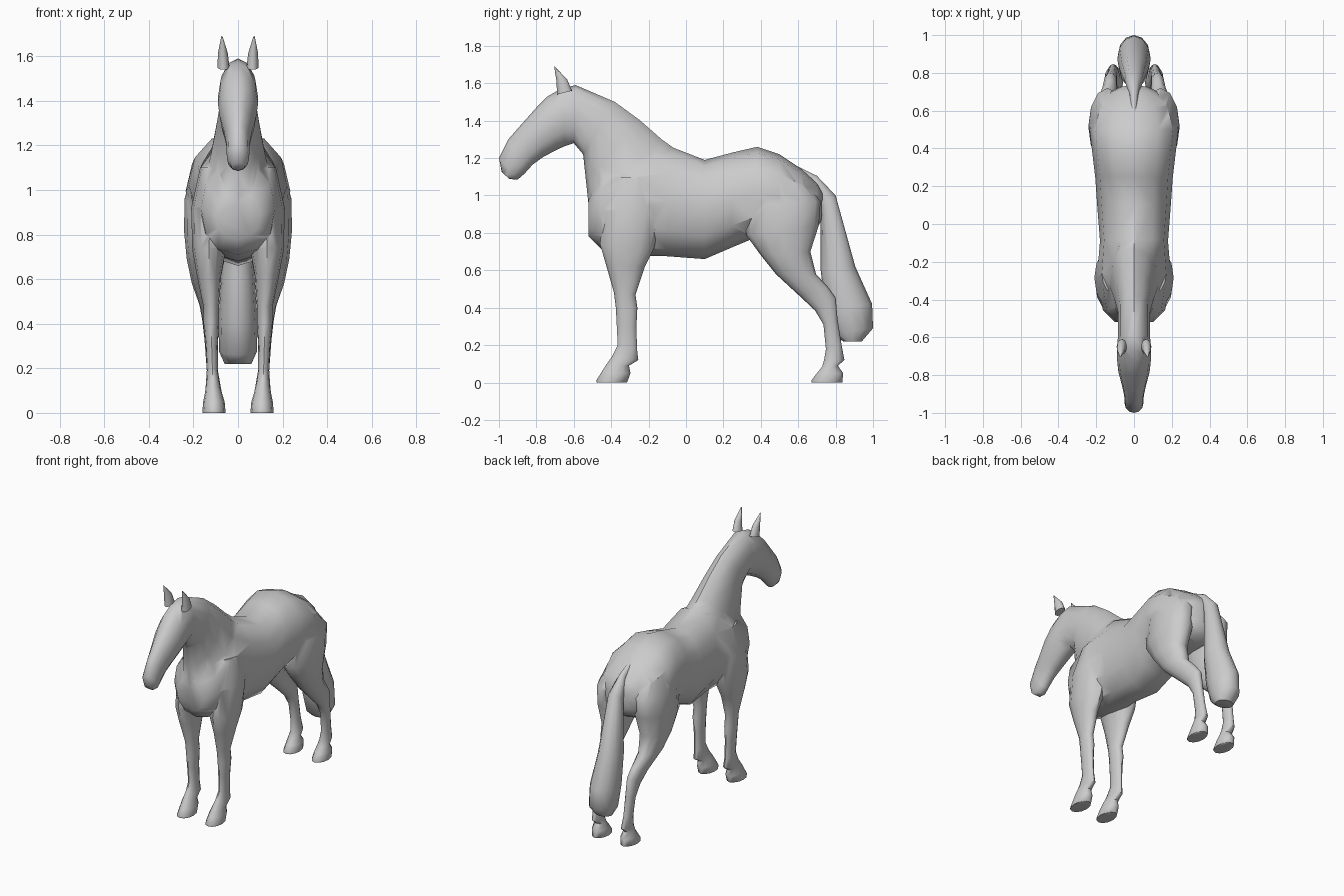
import bpy, bmesh, math
from mathutils import Vector

SIDES = 12


def loft(name, rings, x=(0,), power=1.0):
    """Each ring: (y1, z1, y2, z2, half_width, x_centre) - two profile points and a width."""
    bm = bmesh.new()
    for side in (x if x != "pair" else (1, -1)):
        prev = None
        for y1, z1, y2, z2, hw, *xc in rings:
            a, b = Vector((0, y1, z1)), Vector((0, y2, z2))
            mid = (a + b) / 2
            mid.x = side * xc[0] if xc else 0
            half = (a - b) / 2
            ring = []
            for i in range(SIDES):
                t = 2 * math.pi * i / SIDES
                c, s = math.cos(t), math.sin(t)
                c = math.copysign(abs(c) ** power, c)
                s = math.copysign(abs(s) ** power, s)
                ring.append(bm.verts.new(mid + half * s + Vector((hw * c, 0, 0))))
            if prev is None:
                bm.faces.new(ring)
            else:
                for i in range(SIDES):
                    j = (i + 1) % SIDES
                    bm.faces.new((prev[i], prev[j], ring[j], ring[i]))
            prev = ring
        bm.faces.new(prev)
    bmesh.ops.recalc_face_normals(bm, faces=bm.faces)
    me = bpy.data.meshes.new(name)
    bm.to_mesh(me)
    bm.free()
    ob = bpy.data.objects.new(name, me)
    bpy.context.collection.objects.link(ob)
    return ob


# Torso: back profile / belly profile from chest to rump
body = loft("horse_body", [
    (-0.52, 0.99, -0.52, 0.78, 0.10),
    (-0.46, 1.12, -0.45, 0.71, 0.165),
    (-0.27, 1.22, -0.27, 0.68, 0.195),
    (-0.08, 1.26, -0.10, 0.675, 0.18),
    (0.10, 1.19, 0.10, 0.66, 0.195),
    (0.25, 1.23, 0.24, 0.72, 0.205),
    (0.38, 1.26, 0.36, 0.77, 0.22),
    (0.50, 1.22, 0.50, 0.77, 0.235),
    (0.62, 1.14, 0.63, 0.78, 0.20),
    (0.70, 1.07, 0.70, 0.82, 0.13),
    (0.73, 1.02, 0.725, 0.87, 0.07)], power=0.9)

# Neck and head in one sweep: crest / throat
neck_head = loft("neck_and_head", [
    (0.05, 1.17, -0.44, 0.78, 0.15),
    (-0.13, 1.30, -0.52, 0.94, 0.13),
    (-0.25, 1.405, -0.535, 1.08, 0.105),
    (-0.38, 1.50, -0.55, 1.22, 0.085),
    (-0.59, 1.59, -0.60, 1.28, 0.085),
    (-0.67, 1.57, -0.645, 1.265, 0.09),
    (-0.74, 1.53, -0.69, 1.245, 0.09),
    (-0.80, 1.47, -0.765, 1.205, 0.083),
    (-0.88, 1.38, -0.82, 1.165, 0.065),
    (-0.95, 1.30, -0.865, 1.115, 0.052),
    (-1.00, 1.20, -0.90, 1.085, 0.05),
    (-0.985, 1.125, -0.945, 1.088, 0.03)])

ears = loft("ears", [
    (-0.69, 1.54, -0.61, 1.56, 0.027, 0.065),
    (-0.692, 1.61, -0.635, 1.62, 0.022, 0.068),
    (-0.705, 1.69, -0.70, 1.688, 0.003, 0.072)], x="pair")

# Front legs: front edge / back edge from shoulder to hoof
front_legs = loft("front_legs", [
    (-0.36, 1.10, -0.16, 1.10, 0.05, 0.12),
    (-0.44, 0.92, -0.13, 0.92, 0.085, 0.125),
    (-0.46, 0.74, -0.17, 0.72, 0.075, 0.13),
    (-0.425, 0.62, -0.22, 0.62, 0.055, 0.13),
    (-0.385, 0.48, -0.27, 0.47, 0.035, 0.12),
    (-0.375, 0.40, -0.26, 0.40, 0.035, 0.12),
    (-0.37, 0.30, -0.265, 0.30, 0.027, 0.118),
    (-0.365, 0.20, -0.262, 0.18, 0.025, 0.115),
    (-0.395, 0.14, -0.255, 0.12, 0.032, 0.112),
    (-0.43, 0.09, -0.305, 0.09, 0.038, 0.11),
    (-0.455, 0.05, -0.297, 0.05, 0.048, 0.108),
    (-0.48, 0.01, -0.315, 0.0, 0.052, 0.108),
    (-0.478, 0.0, -0.32, 0.0, 0.051, 0.108)], x="pair")

# Hind legs: thigh, hock, cannon, hoof
hind_legs = loft("hind_legs", [
    (0.38, 1.13, 0.64, 1.06, 0.07, 0.13),
    (0.33, 0.95, 0.72, 0.97, 0.10, 0.14),
    (0.32, 0.79, 0.71, 0.84, 0.10, 0.142),
    (0.40, 0.68, 0.665, 0.70, 0.085, 0.145),
    (0.48, 0.58, 0.695, 0.58, 0.062, 0.145),
    (0.61, 0.46, 0.76, 0.51, 0.043, 0.13),
    (0.69, 0.385, 0.80, 0.455, 0.036, 0.125),
    (0.735, 0.31, 0.81, 0.34, 0.03, 0.12),
    (0.748, 0.18, 0.832, 0.20, 0.025, 0.115),
    (0.738, 0.12, 0.847, 0.12, 0.032, 0.11),
    (0.728, 0.085, 0.812, 0.09, 0.037, 0.11),
    (0.70, 0.05, 0.84, 0.05, 0.047, 0.108),
    (0.67, 0.01, 0.836, 0.0, 0.051, 0.108),
    (0.672, 0.0, 0.833, 0.0, 0.05, 0.108)], x="pair")

# Tail: outer edge / inner edge
tail = loft("tail", [
    (0.58, 1.165, 0.60, 1.13, 0.01),
    (0.70, 1.105, 0.68, 1.03, 0.025),
    (0.80, 1.00, 0.72, 0.93, 0.05),
    (0.905, 0.62, 0.72, 0.60, 0.075),
    (0.995, 0.42, 0.745, 0.40, 0.088),
    (1.00, 0.29, 0.79, 0.26, 0.085),
    (0.94, 0.22, 0.84, 0.22, 0.06)])

# Weld neck, ears and legs onto the torso as one skin
bpy.context.view_layer.objects.active = body
for part in (neck_head, front_legs, hind_legs, ears):
    mod = body.modifiers.new("join_" + part.name, 'BOOLEAN')
    mod.operation = 'UNION'
    mod.solver = 'EXACT'
    mod.object = part
    bpy.ops.object.modifier_apply(modifier=mod.name)
    bpy.data.objects.remove(part)

# Smooth shading
bpy.ops.object.select_all(action='DESELECT')
for ob in (body, tail):
    ob.select_set(True)
bpy.ops.object.shade_smooth_by_angle(angle=math.radians(50))
